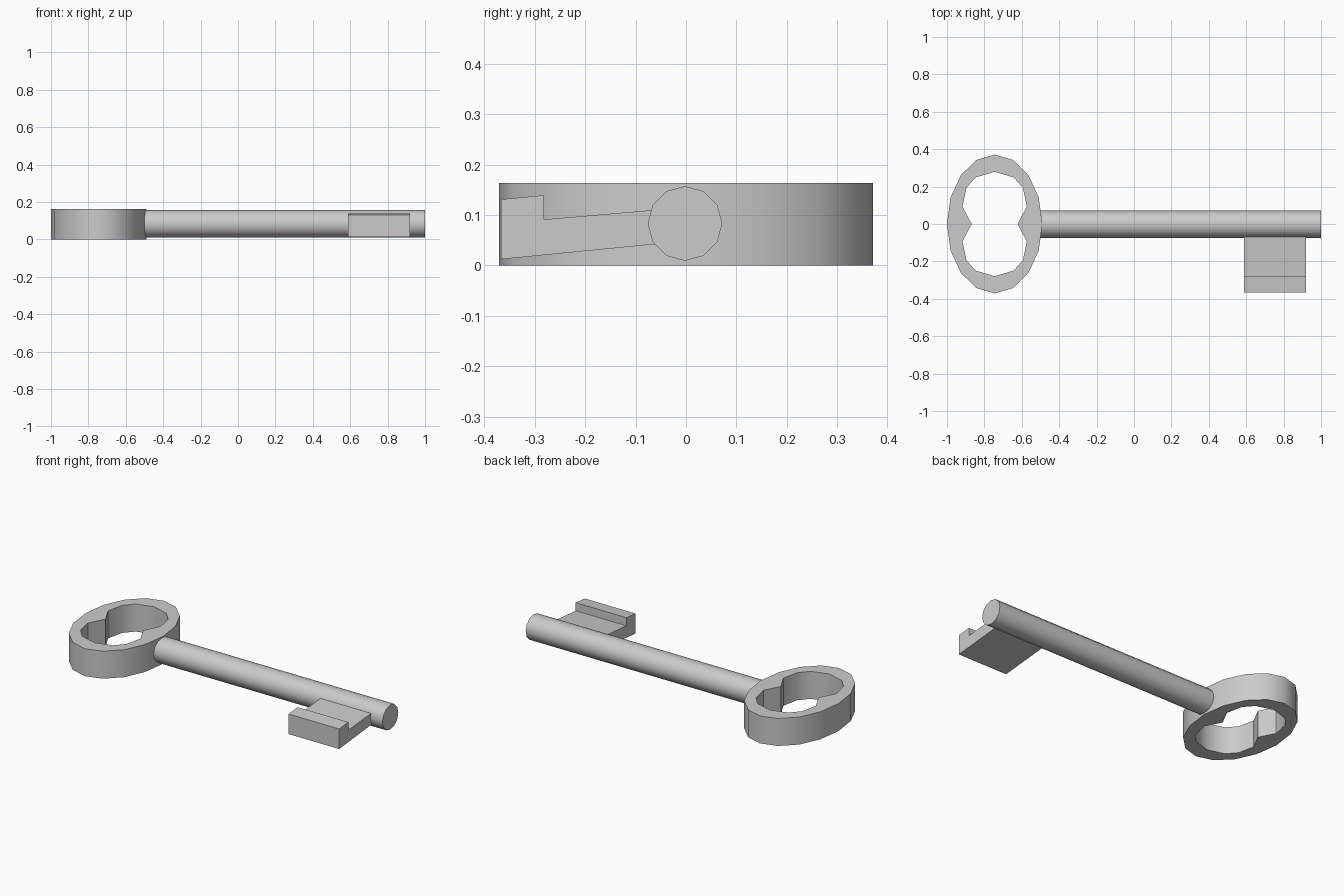
import bpy, bmesh, math

cube = bpy.data.objects.get("Cube")
if cube:
    bpy.data.objects.remove(cube, do_unlink=True)

# Single plain metal colour
metal = bpy.data.materials.new("grey metal")
metal.use_nodes = True
metal.diffuse_color = (0.6, 0.6, 0.6, 1)
metal.node_tree.nodes["Principled BSDF"].inputs["Base Color"].default_value = (0.6, 0.6, 0.6, 1)


def finish(name, bm, smooth=True):
    bmesh.ops.recalc_face_normals(bm, faces=bm.faces)
    mesh = bpy.data.meshes.new(name)
    bm.to_mesh(mesh)
    bm.free()
    mesh.materials.append(metal)
    obj = bpy.data.objects.new(name, mesh)
    bpy.context.collection.objects.link(obj)
    if smooth:
        bpy.ops.object.select_all(action='DESELECT')
        obj.select_set(True)
        bpy.context.view_layer.objects.active = obj
        bpy.ops.object.shade_smooth_by_angle(angle=math.radians(35))
    return obj


def prism_x(name, profile, x0, x1, smooth):
    """Extrude a (y, z) outline along x."""
    bm = bmesh.new()
    face = bm.faces.new([bm.verts.new((x0, y, z)) for y, z in profile])
    out = bmesh.ops.extrude_face_region(bm, geom=[face])
    moved = [v for v in out["geom"] if isinstance(v, bmesh.types.BMVert)]
    bmesh.ops.translate(bm, verts=moved, vec=(x1 - x0, 0, 0))
    return finish(name, bm, smooth)


# Bow: oval ring, its hole pinched inwards on both sides
SIDES, BOW_X, HEIGHT = 16, -0.745, 0.163
outer = [(0.255 * math.cos(math.tau * i / SIDES), 0.371 * math.sin(math.tau * i / SIDES))
         for i in range(SIDES)]
quarter = [(0.123, 0), (0.172, 0.094), (0.151, 0.193), (0.102, 0.249), (0, 0.279)]
half = quarter + [(-x, y) for x, y in quarter[-2::-1]]
inner = half + [(x, -y) for x, y in half[-2:0:-1]]

bm = bmesh.new()
rings = [[bm.verts.new((BOW_X + x, y, z)) for x, y in loop]
         for loop, z in ((outer, 0), (outer, HEIGHT), (inner, HEIGHT), (inner, 0))]
for a, b in zip(rings, rings[1:] + rings[:1]):
    for i in range(SIDES):
        j = (i + 1) % SIDES
        bm.faces.new((a[i], a[j], b[j], b[i]))
finish("bow_ring", bm)

# Shaft: twelve-sided rod
circle = [(-0.002 + 0.074 * math.cos(math.tau * i / 12), 0.083 + 0.074 * math.sin(math.tau * i / 12))
          for i in range(12)]
prism_x("shaft", circle, -0.55, 1.0, True)

# Bit: sloping blade with a raised lip at its end
blade = [(-0.367, 0.012), (-0.367, 0.131), (-0.282, 0.139), (-0.282, 0.091),
         (-0.05, 0.111), (-0.05, 0.043)]
prism_x("bit", blade, 0.588, 0.92, False)
